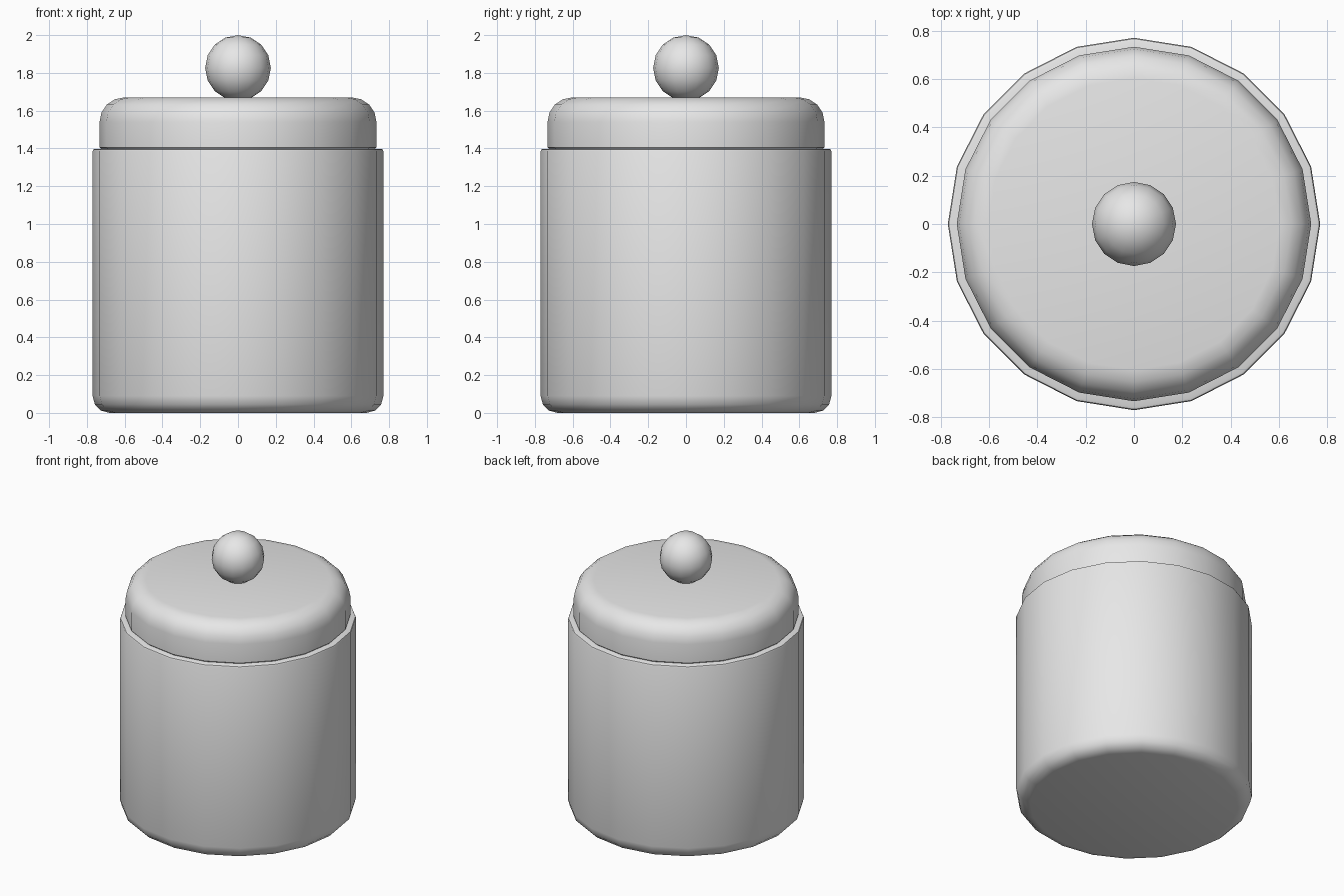
import bpy, bmesh, math

cube = bpy.data.objects.get("Cube")
if cube:
    bpy.data.objects.remove(cube, do_unlink=True)

grey = bpy.data.materials.new("plain grey")
grey.use_nodes = True
colour = (0.8, 0.8, 0.8, 1)
grey.diffuse_color = colour
grey.node_tree.nodes["Principled BSDF"].inputs["Base Color"].default_value = colour

SIDES = 20


def finish(obj):
    obj.data.materials.append(grey)
    bpy.ops.object.select_all(action='DESELECT')
    obj.select_set(True)
    bpy.context.view_layer.objects.active = obj
    bpy.ops.object.shade_smooth_by_angle(angle=math.radians(40))


def turned(name, profile):
    """Lathe an (r, z) profile, capping its first and last rings."""
    bm = bmesh.new()
    rings = []
    for r, z in profile:
        rings.append([bm.verts.new((r * math.cos(a), r * math.sin(a), z))
                      for a in (math.tau * i / SIDES for i in range(SIDES))])
    for low, high in zip(rings, rings[1:]):
        for i in range(SIDES):
            j = (i + 1) % SIDES
            bm.faces.new((low[i], low[j], high[j], high[i]))
    bm.faces.new(rings[0][::-1])
    bm.faces.new(rings[-1])
    bmesh.ops.recalc_face_normals(bm, faces=bm.faces)
    mesh = bpy.data.meshes.new(name)
    bm.to_mesh(mesh)
    bm.free()
    obj = bpy.data.objects.new(name, mesh)
    bpy.context.collection.objects.link(obj)
    finish(obj)


def round_edge(r, z, size, start, steps=3):
    """Quarter-circle corner points about the centre (r, z)."""
    angles = [math.radians(start + 90 * i / steps) for i in range(steps + 1)]
    return [(r + size * math.cos(a), z + size * math.sin(a)) for a in angles]


# Hollow jar: rounded foot, narrow softened rim, inner wall and floor
turned("jar_body", round_edge(0.68, 0.09, 0.09, -90)
       + round_edge(0.757, 1.385, 0.013, 0, 2)
       + [(0.68, 1.398), (0.68, 0.08)])

# Lid resting on the rim, with a generously rounded shoulder
turned("lid", [(0.725, 1.398), (0.733, 1.406)]
       + round_edge(0.603, 1.54, 0.13, 0, 4))

# Ball knob
bpy.ops.mesh.primitive_uv_sphere_add(segments=16, ring_count=8, radius=0.174,
                                     location=(0, 0, 1.826))
knob = bpy.context.object
knob.name = "lid_knob"
finish(knob)
